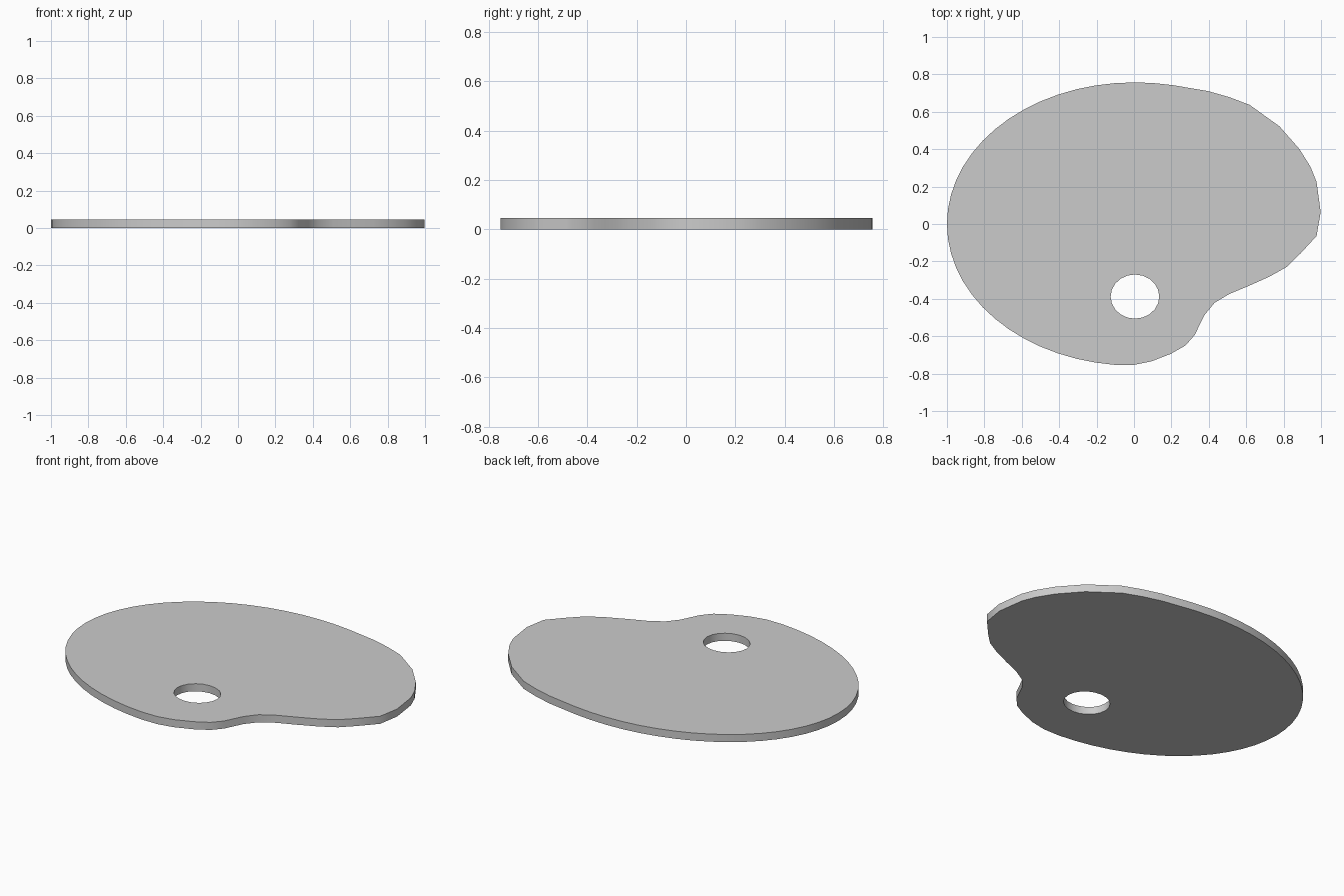
import bpy
import bmesh
from math import cos, sin, pi, radians

if "Cube" in bpy.data.objects:
    bpy.data.objects.remove(bpy.data.objects["Cube"])

THICK = 0.045


def arc(cx, cy, rx, ry, start, end, steps):
    angles = [radians(start + (end - start) * i / steps) for i in range(steps)]
    return [(cx + rx * cos(a), cy + ry * sin(a)) for a in angles]


# Outline: elliptical left half, then thumb bite and fuller right side
outline = arc(0, 0, 1.0, 0.757, 90, 264, 29)
outline += [
    (-0.104, -0.753), (0.0, -0.753), (0.094, -0.734), (0.195, -0.695),
    (0.275, -0.65), (0.324, -0.594), (0.377, -0.487), (0.43, -0.422),
    (0.51, -0.374), (0.618, -0.329), (0.725, -0.281), (0.816, -0.23),
    (0.89, -0.158), (0.976, -0.064), (0.998, 0.064), (0.976, 0.225),
    (0.944, 0.305), (0.885, 0.40), (0.778, 0.522), (0.618, 0.637),
    (0.51, 0.678), (0.398, 0.71), (0.21, 0.742), (0.1, 0.754),
]
thumb_hole = arc(0.005, -0.388, 0.13, 0.118, 0, 360, 20)

# Filled flat curve with a hole, extruded to board thickness
curve = bpy.data.curves.new("palette_board", 'CURVE')
curve.dimensions = '2D'
curve.fill_mode = 'BOTH'
curve.extrude = THICK / 2
for loop in (outline, thumb_hole):
    spline = curve.splines.new('POLY')
    spline.points.add(len(loop) - 1)
    for point, (x, y) in zip(spline.points, loop):
        point.co = (x, y, THICK / 2, 1)
    spline.use_cyclic_u = True

board = bpy.data.objects.new("palette_board", curve)
bpy.context.collection.objects.link(board)
board.location.z = THICK / 2
bpy.context.view_layer.objects.active = board
board.select_set(True)
bpy.ops.object.convert(target='MESH')
board = bpy.context.object

# Weld caps to rim and settle on the ground
bm = bmesh.new()
bm.from_mesh(board.data)
bmesh.ops.remove_doubles(bm, verts=bm.verts, dist=0.0005)
bmesh.ops.recalc_face_normals(bm, faces=bm.faces)
low = min(v.co.z for v in bm.verts)
bmesh.ops.translate(bm, verts=bm.verts, vec=(0, 0, -low))
bm.to_mesh(board.data)
bm.free()
board.location.z = 0
bpy.ops.object.shade_smooth_by_angle(angle=radians(35))
